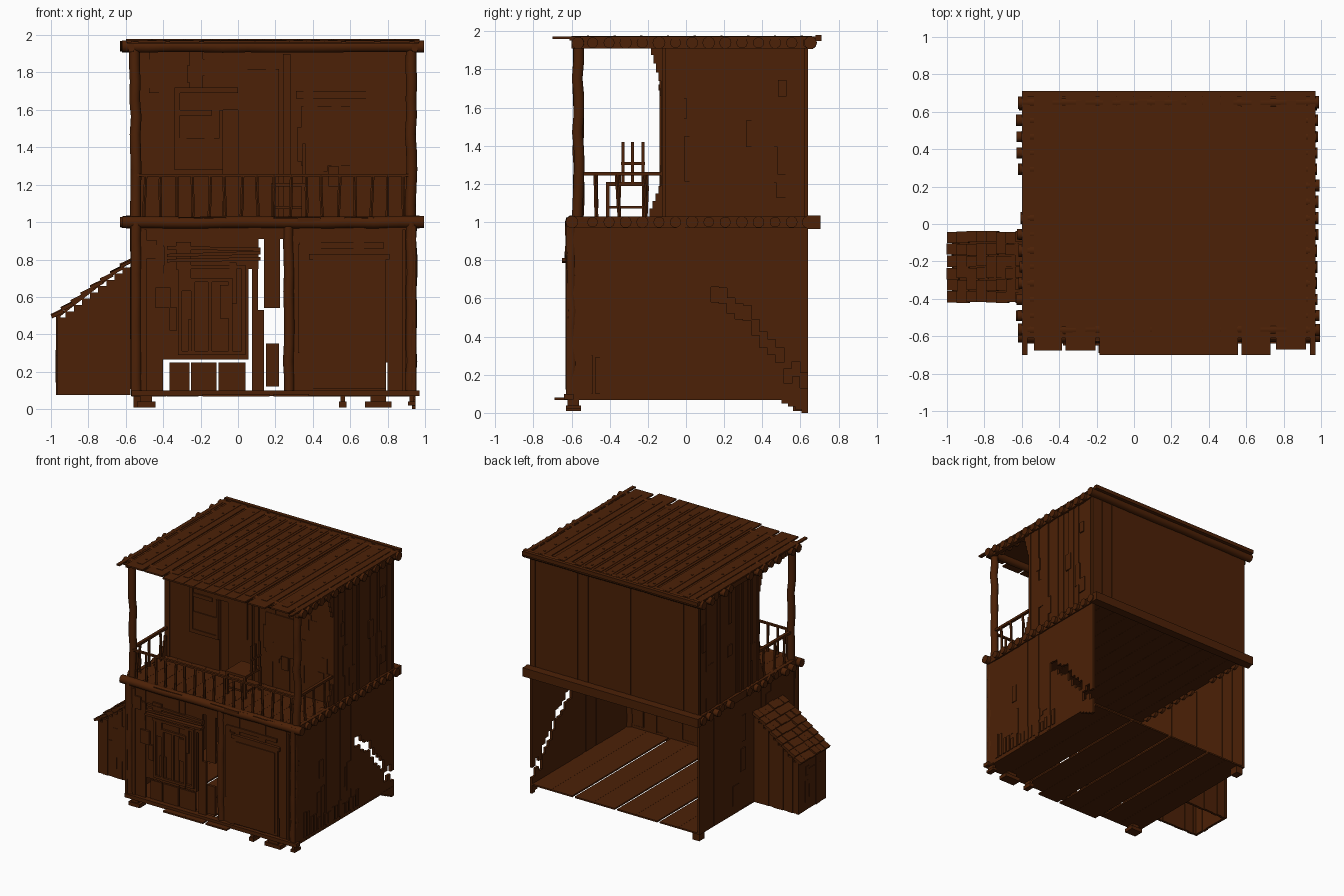
import bpy, bmesh, math, random
from mathutils import Matrix, Vector

rng = random.Random(7)
wood = bpy.data.materials.new("dark_wood")
wood.diffuse_color = (0.072, 0.015, 0.002, 1)


class Part:
    """Collects boxes and logs into one named object."""
    def __init__(self, name):
        self.name, self.bm = name, bmesh.new()

    def box(self, x0, x1, y0, y1, z0, z1, rot=None):
        m = Matrix.Translation(((x0 + x1) / 2, (y0 + y1) / 2, (z0 + z1) / 2))
        if rot:
            m = m @ Matrix.Rotation(rot[0], 4, rot[1])
        m = m @ Matrix.Diagonal((x1 - x0, y1 - y0, z1 - z0, 1))
        bmesh.ops.create_cube(self.bm, size=1, matrix=m)
        return self

    def log(self, a, b, r, rings=1, wobble=0.0, sides=10):
        a, b = Vector(a), Vector(b)
        q = (b - a).to_track_quat('Z', 'Y')
        loops = []
        for i in range(rings + 1):
            c = a.lerp(b, i / rings)
            c += q @ Vector((rng.uniform(-1, 1), rng.uniform(-1, 1), 0)) * wobble
            rr = r * (1 + rng.uniform(-3, 3) * wobble)
            loops.append([self.bm.verts.new(c + q @ Vector((rr * math.cos(t), rr * math.sin(t), 0)))
                          for t in (2 * math.pi * k / sides for k in range(sides))])
        for l, u in zip(loops, loops[1:]):
            for k in range(sides):
                n = (k + 1) % sides
                self.bm.faces.new((l[k], l[n], u[n], u[k]))
        self.bm.faces.new(loops[0][::-1])
        self.bm.faces.new(loops[-1])
        return self

    # vertical boards side by side along x or y
    def boards(self, axis, a0, a1, width, at, z0, z1, thick=0.02, jit=0.004, ragged=0.0):
        n = max(1, round((a1 - a0) / width))
        w = (a1 - a0) / n
        for i in range(n):
            s, e = a0 + i * w, a0 + (i + 1) * w
            o = at + rng.uniform(-jit, jit)
            b = z0 + rng.uniform(0, ragged)
            if axis == 'x':
                self.box(s, e, o - thick / 2, o + thick / 2, b, z1)
            else:
                self.box(o - thick / 2, o + thick / 2, s, e, b, z1)
        return self

    # random patch boards nailed on a wall
    def scraps(self, axis, a0, a1, z0, z1, at, n, thick=0.012):
        for _ in range(n):
            w, h = rng.uniform(0.03, 0.08), rng.uniform(0.08, 0.25)
            s, z = rng.uniform(a0, a1 - w), rng.uniform(z0, z1 - h)
            t = thick * rng.uniform(0.5, 1)
            if axis == 'x':
                self.box(s, s + w, at - t, at + t, z, z + h)
            else:
                self.box(at - t, at + t, s, s + w, z, z + h)
        return self

    def done(self, smooth=False):
        bmesh.ops.recalc_face_normals(self.bm, faces=self.bm.faces)
        me = bpy.data.meshes.new(self.name)
        self.bm.to_mesh(me)
        self.bm.free()
        ob = bpy.data.objects.new(self.name, me)
        bpy.context.collection.objects.link(ob)
        me.materials.append(wood)
        if smooth:
            bpy.ops.object.select_all(action='DESELECT')
            ob.select_set(True)
            bpy.context.view_layer.objects.active = ob
            bpy.ops.object.shade_smooth_by_angle(angle=math.radians(40))


# Ground floor planks with gaps, and feet
p = Part("ground_floor")
for i in range(8):
    x = -0.57 + i * 0.19
    p.box(x, x + (0.168 if i in (1, 3, 5) else 0.189), -0.69 if 1 < i < 5 else -0.62, 0.64, 0.068, 0.08)
p.box(-0.57, 0.97, -0.64, -0.59, 0.07, 0.10).done()
p = Part("feet")
for x, w, z in ((-0.49, 0.05, 0.01), (0.56, 0.02, 0.01), (0.75, 0.07, 0.01), (0.93, 0.02, 0.02)):
    p.box(x - w, x + w, -0.63, -0.55, z, 0.04).box(x - w * .6, x + w * .6, -0.62, -0.56, 0.03, 0.07)
p.box(-0.56, -0.50, 0.56, 0.63, 0.01, 0.07)
for i in range(4):
    p.box(0.93, 0.95, 0.5 + i * .035, 0.535 + i * .035, 0.05 - i * .0165, 0.08)
p.done()

# Ground floor side walls, the right one with a diagonal crack
Part("left_lower_wall").boards('y', -0.63, 0.64, 0.06, -0.56, 0.075, 0.98, jit=0.003) \
    .scraps('y', -0.6, 0.6, 0.1, 0.9, -0.566, 6).done()
p = Part("right_lower_wall").boards('y', -0.63, 0.13, 0.045, 0.94, 0.075, 0.98, jit=0.003)
for i in range(12):
    y = 0.13 + i * 0.0425
    c = 0.66 - i * 0.048 + rng.uniform(-0.05, 0.05)
    p.box(0.93, 0.95, y, y + 0.0425, c + 0.05, 0.98)
    if c - 0.05 > 0.08:
        p.box(0.928, 0.948, y, y + 0.0425, 0.075, c - 0.03)
for i in range(16):
    y = -0.52 + i * 0.045
    p.box(0.94, 0.955, y, y + 0.03, 0.1, rng.uniform(0.18, 0.32))
p.scraps('y', -0.4, 0.3, 0.2, 0.7, 0.943, 6).done()

# Ground floor front wall, broken open beside the middle post
p = Part("front_lower_wall").boards('x', -0.55, -0.40, 0.05, -0.6, 0.09, 0.98)
p.boards('x', -0.40, 0.055, 0.05, -0.6, 0.265, 0.98)
for x0, x1 in ((-0.365, -0.26), (-0.25, -0.115), (-0.105, 0.04)):
    p.box(x0, x1, -0.6, -0.585, 0.10, 0.25)
for x0, x1, z0, z1 in ((0.055, 0.11, 0.75, 0.98), (0.075, 0.14, 0.10, 0.53), (0.14, 0.225, 0.54, 0.91),
                       (0.15, 0.22, 0.12, 0.35), (0.09, 0.25, 0.91, 0.98), (0.075, 0.108, 0.5, 0.8)):
    p.box(x0, x1, -0.61, -0.59, z0, z1)
p.boards('x', 0.27, 0.79, 0.06, -0.6, 0.09, 0.98).boards('x', 0.80, 0.93, 0.06, -0.6, 0.09, 0.98)
p.box(0.78, 0.82, -0.61, -0.59, 0.25, 0.98)
p.scraps('x', -0.5, 0.0, 0.3, 0.92, -0.611, 9).box(-0.44, -0.36, -0.625, -0.6, 0.54, 0.65).done()

# Boarded window with awning slats
p = Part("lower_window")
for i, d in enumerate((0, 0.07)):
    x0, x1, z0, z1, y = -0.32 + d, 0.04 - d, 0.29, 0.77 - d, -0.625 - i * 0.003
    p.box(x0, x1, y, -0.6, z1 - 0.02, z1).box(x0, x1, y, -0.6, z0, z0 + 0.02)
    p.box(x0, x0 + 0.02, y, -0.6, z0, z1).box(x1 - 0.02, x1, y, -0.6, z0, z1)
p.box(-0.16, -0.14, -0.625, -0.6, 0.31, 0.70)
for z in (0.79, 0.82, 0.85):
    p.box(-0.38, 0.12, -0.65 + (z - 0.79) * .4, -0.6, z, z + 0.018, (rng.uniform(-.03, .03), 'Y'))
p.done()

# Door with frame
p = Part("lower_door").box(0.40, 0.79, -0.625, -0.6, 0.11, 0.80)
p.box(0.38, 0.81, -0.632, -0.6, 0.80, 0.83).box(0.36, 0.40, -0.62, -0.6, 0.10, 0.84)
p.box(0.42, 0.77, -0.632, -0.62, 0.13, 0.78)
p.box(0.32, 0.36, -0.615, -0.6, 0.3, 0.88).box(0.33, 0.78, -0.62, -0.6, 0.86, 0.89).done()

# Crooked log posts on both storeys
p = Part("front_posts")
for x, r in ((-0.545, 0.03), (0.27, 0.028), (0.925, 0.03)):
    p.log((x, -0.6, 0.07), (x, -0.6, 1.0), r, 10, 0.005)
for x in (-0.55, 0.925):
    p.log((x, -0.565, 1.0), (x, -0.565, 1.94), 0.029, 10, 0.006)
p.box(-0.51, -0.49, -0.62, -0.6, 0.1, 0.96).box(0.88, 0.895, -0.62, -0.6, 0.1, 0.96).done(True)

# Horizontal beams and rows of log ends on both sides
p = Part("front_and_back_beams")
p.log((-0.62, -0.6, 1.0), (0.995, -0.6, 1.0), 0.033, 12, 0.003)
p.log((-0.62, -0.565, 1.94), (0.995, -0.565, 1.94), 0.033, 12, 0.003)
p.log((-0.62, 0.65, 1.94), (0.99, 0.65, 1.94), 0.034, 12, 0.002)
p.box(-0.6, 0.97, 0.635, 0.705, 0.965, 1.035).done(True)
p = Part("side_log_ends")
for z in (1.0, 1.94):
    for i in range(14):
        y = -0.49 + i * 0.087
        r = rng.uniform(0.028, 0.034)
        p.log((0.90, y, z), (0.985 + rng.uniform(-.01, .008), y, z), r)
        if i not in (7, 8):
            p.log((-0.53, y, z), (-0.61 + rng.uniform(-.02, .02), y, z), r)
    for x in (-0.57, 0.945):
        p.box(x - 0.015, x + 0.015, -0.6, 0.66, z - 0.03, z + 0.03)
p.done(True)

# Upper floor deck
p = Part("upper_floor")
for i in range(12):
    x = -0.57 + i * 0.1267
    p.box(x, x + 0.1255, -0.63 + rng.uniform(0, 0.015), 0.65, 1.0, 1.025)
p.done()

# Upper room walls, with ragged front edges
p = Part("upper_back_wall")
for i in range(32):
    x = -0.57 + i * 0.0475
    p.box(x, x + 0.0475, 0.62, 0.638 + 0.002 * (i % 2), 1.0, 1.96)
p.done()
for name, x, s in (("upper_left_wall", -0.555, -1), ("upper_right_wall", 0.935, 1)):
    p = Part(name).boards('y', -0.13, 0.64, 0.03, x, 1.02, 1.95, jit=0.006)
    for j in range(4):
        p.box(x - .01, x + .01, -0.145 - j * .013, -0.13, 1.74 + j * .045, 1.95)
        p.box(x - .01, x + .01, -0.145 - j * .015, -0.13, 1.03, 1.19 - j * .04)
    p.scraps('y', -0.1, 0.6, 1.1, 1.9, x + s * 0.005, 8).done()
p = Part("upper_front_wall").boards('x', -0.57, -0.08, 0.05, -0.115, 1.02, 1.95)
p.boards('x', 0.0, 0.95, 0.05, -0.115, 1.02, 1.95)
p.box(-0.08, 0.0, -0.125, -0.105, 1.6, 1.95).box(-0.08, 0.0, -0.105, -0.085, 1.02, 1.6)
p.scraps('x', -0.5, -0.05, 1.7, 1.92, -0.122, 7).scraps('x', 0.3, 0.92, 1.05, 1.9, -0.122, 18).done()

# Upper window, door and patch panel
p = Part("upper_window_and_door")
p.box(-0.34, 0.0, -0.145, -0.11, 1.69, 1.72).box(-0.34, -0.08, -0.14, -0.11, 1.28, 1.31)
p.box(-0.34, -0.31, -0.14, -0.11, 1.28, 1.70).box(-0.10, -0.08, -0.14, -0.11, 1.28, 1.6)
p.box(-0.31, -0.10, -0.132, -0.11, 1.31, 1.45).box(-0.31, -0.14, -0.135, -0.11, 1.57, 1.60)
p.box(0.01, 0.22, -0.132, -0.11, 1.03, 1.82).box(0.05, 0.18, -0.14, -0.12, 1.35, 1.75)
p.box(0.24, 0.28, -0.14, -0.11, 1.03, 1.9).box(0.31, 0.75, -0.135, -0.11, 1.66, 1.70)
p.box(0.34, 0.6, -0.132, -0.11, 1.3, 1.62).done()

# Balcony railing: front and both sides
p = Part("balcony_railing")
p.box(-0.54, 0.92, -0.59, -0.57, 1.243, 1.257)
for i in range(17):
    x = -0.5 + i * 0.0865
    p.log((x, -0.58, 1.02), (x + rng.uniform(-.01, .01), -0.58, 1.25), 0.010, 3, 0.003, 6)
for x in (-0.55, 0.93):
    p.box(x - 0.012, x + 0.012, -0.54, -0.13, 1.243, 1.262)
    for y in (-0.47, -0.35, -0.21):
        p.log((x, y, 1.02), (x, y + rng.uniform(-.015, .015), 1.25), 0.011, 3, 0.003, 6)
p.done()

# Balcony chair
p = Part("balcony_chair").box(0.18, 0.36, -0.42, -0.21, 1.19, 1.21)
for x in (0.19, 0.35):
    for y in (-0.41, -0.22):
        p.box(x - .01, x + .01, y - .01, y + .01, 1.02, 1.19)
for y in (-0.33, -0.28, -0.225):
    p.box(0.345, 0.36, y - .008, y + .008, 1.2, 1.42)
p.box(0.345, 0.36, -0.34, -0.215, 1.30, 1.315).box(0.18, 0.36, -0.41, -0.22, 1.07, 1.085).done()

# Roof boards, battens and nail heads
p = Part("roof").box(-0.59, 0.965, -0.61, 0.69, 1.952, 1.966).box(-0.185, 0.555, -0.7, 0.7, 1.96, 1.969)
cols = [(-0.6, -0.57, -0.7), (-0.535, -0.385, -0.675), (-0.365, -0.205, -0.675), (0.575, 0.73, -0.7),
        (0.76, 0.92, -0.67), (0.94, 0.97, -0.7)] + [(-0.185 + i * .0925, -0.096 + i * .0925, -0.7) for i in range(8)]
for x0, x1, y in cols:
    p.box(x0, x1, y, 0.705, 1.96, 1.972)
    m = (x0 + x1) / 2
    if x1 - x0 > 0.05:
        p.box(m - 0.025, m + 0.025, -0.6, 0.66, 1.97, 1.975)
        for j in range(9):
            p.box(m - .006, m + .006, -0.52 + j * .14, -0.508 + j * .14, 1.973, 1.979)
p.box(-0.6, 0.97, 0.68, 0.71, 1.95, 1.98).done()

# Lean-to on the left: sloped side walls, outer wall, stepped tile roof
p = Part("lean_to_walls").boards('y', -0.41, -0.05, 0.045, -0.96, 0.075, 0.5)
for i in range(9):
    x = -0.965 + i * 0.0435
    top = 0.49 + i * 0.0335
    for y in (-0.40, -0.06):
        o = rng.uniform(-.004, .004)
        p.box(x, x + 0.0435, y + o - .01, y + o + .01, 0.075, top)
p.scraps('x', -0.95, -0.6, 0.15, 0.52, -0.405, 9).scraps('y', -0.38, -0.08, 0.1, 0.48, -0.964, 6).done()
p = Part("lean_to_roof").box(-1.02, -0.53, -0.41, -0.05, 0.633, 0.645, (-math.atan(0.77), 'Y'))
for i in range(8):
    x = -1.0 + i * 0.0525
    for j in range(6):
        y = -0.42 + j * 0.064 + rng.uniform(-.004, .004)
        p.box(x, x + 0.07, y, y + 0.06, 0.50 + i * 0.0385, 0.515 + i * 0.0385 + rng.uniform(0, .01),
              (-0.45, 'Y'))
p.done()
